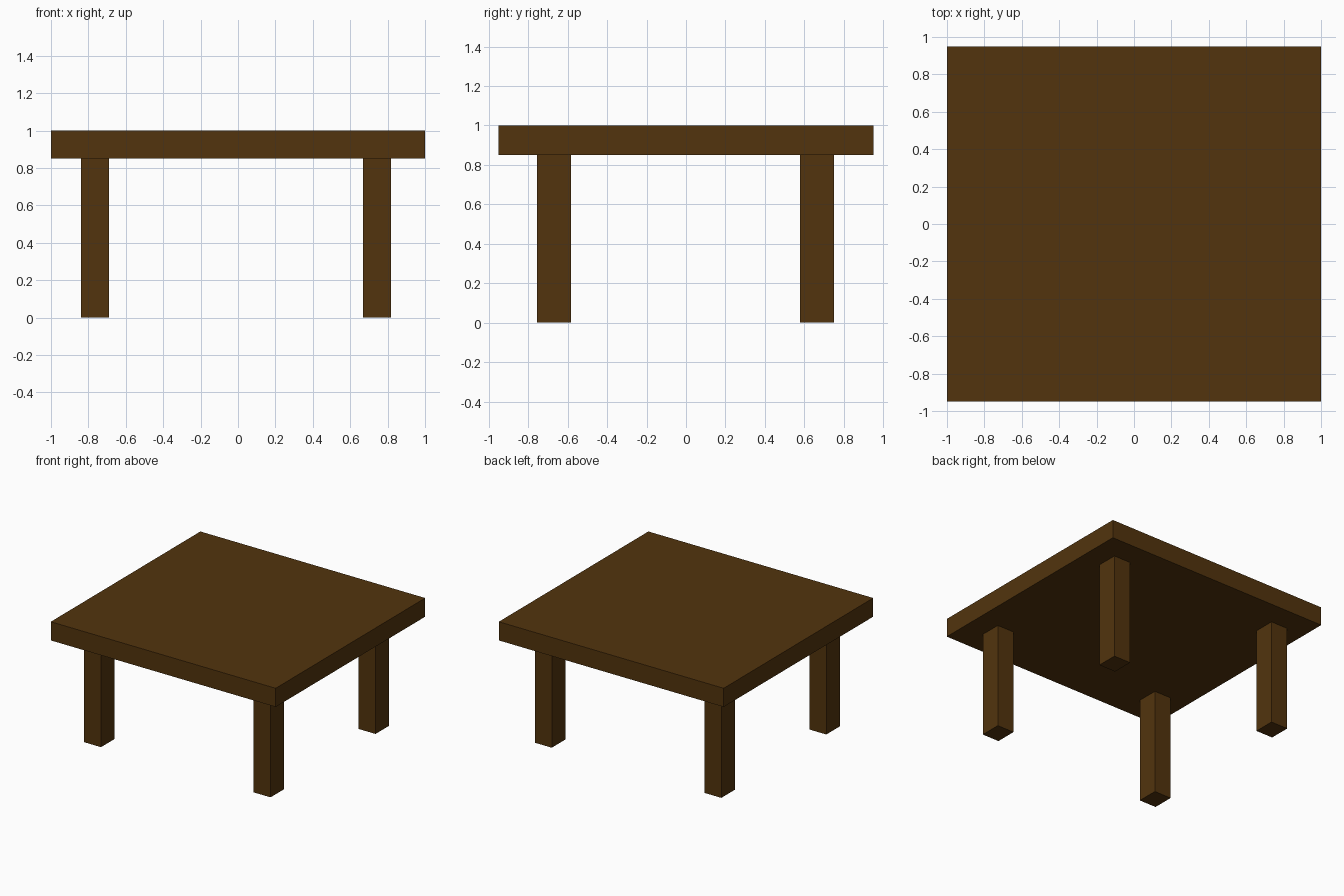
import bpy

if "Cube" in bpy.data.objects:
    bpy.data.objects.remove(bpy.data.objects["Cube"])

# Single dark wood colour
wood = bpy.data.materials.new("dark_brown_wood")
wood.diffuse_color = (0.085, 0.034, 0.004, 1.0)
wood.use_nodes = True
wood.node_tree.nodes["Principled BSDF"].inputs["Base Color"].default_value = wood.diffuse_color


def box(name, x, y, z):
    """Box spanning the (min, max) pairs x, y, z."""
    spans = (x, y, z)
    bpy.ops.mesh.primitive_cube_add(size=1, location=[(a + b) / 2 for a, b in spans])
    obj = bpy.context.object
    obj.name = name
    obj.scale = [b - a for a, b in spans]
    bpy.ops.object.transform_apply(location=False, rotation=False, scale=True)
    obj.data.materials.append(wood)
    return obj


# Thick square-edged table top
UNDERSIDE = 0.85
box("table_top", (-1.0, 1.0), (-0.95, 0.95), (UNDERSIDE, 1.0))

# Four straight legs
leg_x = {"left": (-0.84, -0.69), "right": (0.668, 0.818)}
leg_y = {"front": (-0.755, -0.583), "back": (0.579, 0.751)}
for side, x in leg_x.items():
    for end, y in leg_y.items():
        box(f"{end}_{side}_leg", x, y, (0.0, UNDERSIDE))
